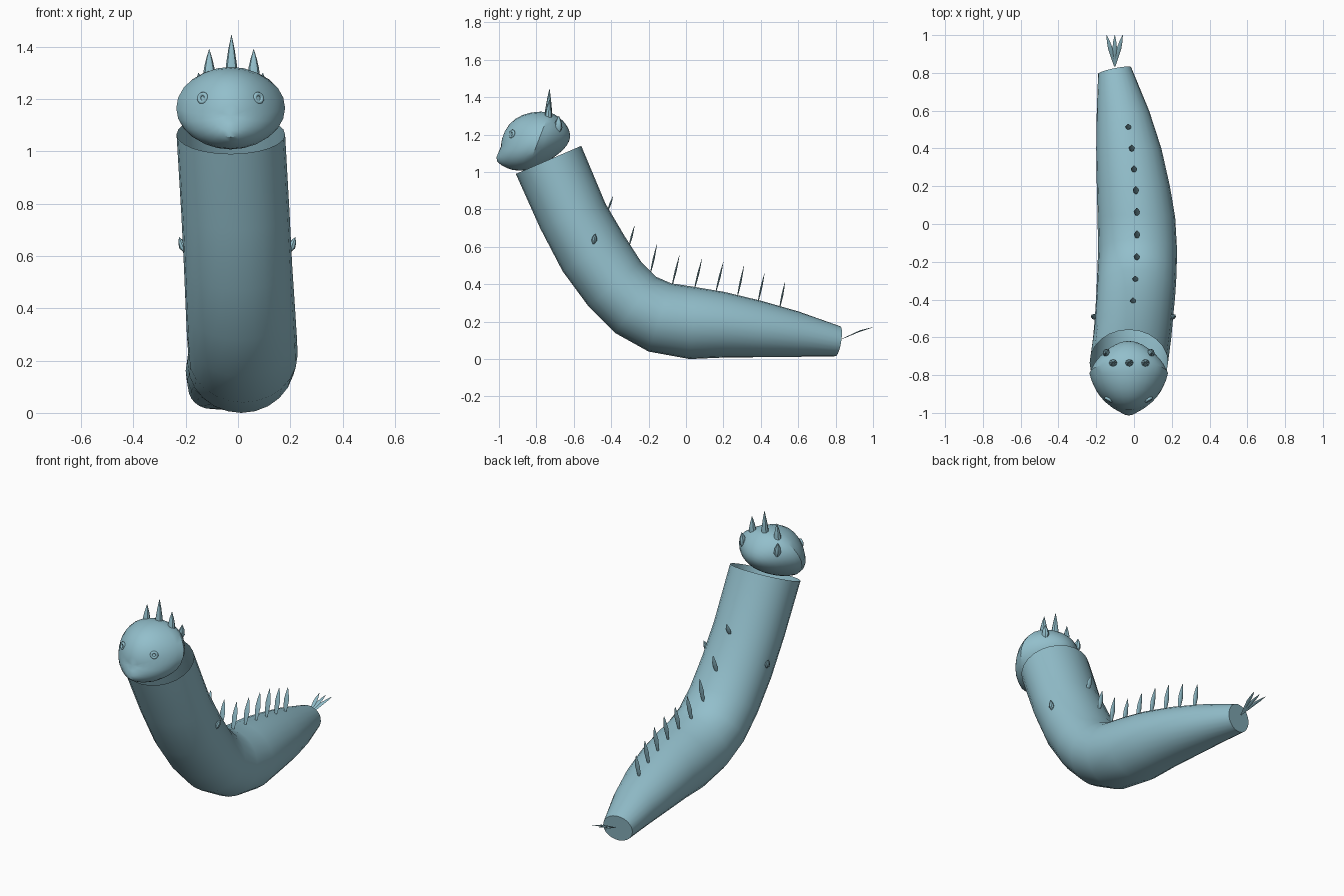
import bpy, bmesh, math
from mathutils import Vector

if "Cube" in bpy.data.objects:
    bpy.data.objects.remove(bpy.data.objects["Cube"])

skin = bpy.data.materials.new("pale_teal")
skin.diffuse_color = (0.29, 0.52, 0.60, 1)
skin.use_nodes = True
skin.node_tree.nodes["Principled BSDF"].inputs["Base Color"].default_value = skin.diffuse_color


def finish(name, bm, angle=40):
    bmesh.ops.recalc_face_normals(bm, faces=bm.faces[:])
    me = bpy.data.meshes.new(name)
    bm.to_mesh(me)
    bm.free()
    ob = bpy.data.objects.new(name, me)
    bpy.context.collection.objects.link(ob)
    me.materials.append(skin)
    bpy.ops.object.select_all(action='DESELECT')
    ob.select_set(True)
    bpy.context.view_layer.objects.active = ob
    bpy.ops.object.shade_smooth_by_angle(angle=math.radians(angle))
    return ob


def bridge(bm, rings):
    for a, b in zip(rings, rings[1:]):
        n = len(a)
        for i in range(n):
            bm.faces.new((a[i], a[(i + 1) % n], b[(i + 1) % n], b[i]))


def spike(name, path, width, depth, profile, across=(1, 0, 0), sides=8):
    """Spindle or cone lofted along a path, profile = relative size per point."""
    bm = bmesh.new()
    pts = [Vector(p) for p in path]
    axis = (pts[-1] - pts[0]).normalized()
    u = Vector(across)
    u = (u - axis * u.dot(axis)).normalized()
    v = axis.cross(u)
    rings = []
    for k, s in enumerate(profile):
        t = k / (len(profile) - 1) * (len(pts) - 1)
        j = min(int(t), len(pts) - 2)
        c = pts[j].lerp(pts[j + 1], t - j)
        rings.append([bm.verts.new(c + u * (math.cos(a) * s * width / 2) + v * (math.sin(a) * s * depth / 2))
                      for a in (2 * math.pi * i / sides for i in range(sides))])
    bridge(bm, rings)
    bm.faces.new(rings[0])
    bm.faces.new(rings[-1])
    return finish(name, bm)


# Body: top y,z / bottom y,z / left x / right x for each ring, tail to neck
sections = [
    (0.825, 0.175, 0.80, 0.015, -0.19, -0.015),
    (0.60, 0.255, 0.60, 0.012, -0.197, 0.08),
    (0.40, 0.312, 0.40, 0.01, -0.20, 0.145),
    (0.20, 0.36, 0.20, 0.008, -0.197, 0.19),
    (0.05, 0.385, 0.02, 0.0, -0.193, 0.218),
    (-0.08, 0.405, -0.20, 0.04, -0.19, 0.228),
    (-0.16, 0.44, -0.38, 0.14, -0.195, 0.225),
    (-0.24, 0.52, -0.52, 0.28, -0.20, 0.218),
    (-0.33, 0.66, -0.66, 0.47, -0.207, 0.207),
    (-0.43, 0.83, -0.78, 0.70, -0.217, 0.197),
    (-0.56, 1.14, -0.91, 0.99, -0.235, 0.18)]
bm = bmesh.new()
rings = []
for k, (ty, tz, by, bz, xl, xr) in enumerate(sections):
    ring = []
    for i in range(24):
        a = 2 * math.pi * i / 24
        c, s = math.cos(a) / 2, math.sin(a) / 2
        yaw = 0.035 * c if k == 0 else 0
        ring.append(bm.verts.new(((xl + xr) / 2 + (xr - xl) * c,
                                  (ty + by) / 2 + (ty - by) * s + yaw,
                                  (tz + bz) / 2 + (tz - bz) * s)))
    rings.append(ring)
bridge(bm, rings)
bm.faces.new(rings[0])  # tail end closed, neck left open
finish("body", bm)

# Head: sphere reshaped into a rounded face and a tapered back
bm = bmesh.new()
bmesh.ops.create_uvsphere(bm, u_segments=24, v_segments=16, radius=1)
for vert in bm.verts:
    x, v, p = vert.co  # p points to the front
    if p > 0:
        snout = math.exp(-((x / 0.3) ** 2 + ((v + 0.5) / 0.25) ** 2)) * 0.02
        lift = 0.06 * p * max(v, 0)
        vert.co = (-0.028 + x * 0.208 * (1 - 0.18 * p),
                   -0.79 + v * 0.06 - p * 0.20 - lift * 0.8 - snout,
                   1.165 + v * 0.155 - p * 0.03 + lift)
    else:
        f = 1 + 0.3 * p
        vert.co = (-0.028 + x * 0.208 * f, -0.79 + v * 0.06 * f - p * 0.165,
                   1.165 + v * 0.155 * f)
finish("head", bm, 35)

# Eyes: small rimmed rings on the face
for side, x in (("left", -0.135), ("right", 0.078)):
    out = Vector((-0.5 if x < 0 else 0.5, -0.85, 0.15))
    bpy.ops.mesh.primitive_torus_add(major_segments=14, minor_segments=8, major_radius=0.016,
                                     minor_radius=0.008, location=(x, -0.93, 1.203),
                                     rotation=out.to_track_quat('Z', 'Y').to_euler())
    eye = bpy.context.object
    eye.name = side + "_eye"
    eye.data.materials.append(skin)
    bpy.ops.object.shade_smooth_by_angle(angle=math.radians(50))

# Head horns: three on the crown, one behind each side
cone = (1, 0.85, 0.5, 0.03)
drop = (0.3, 1, 0.75, 0.04)
for i, (x, z) in enumerate(((-0.11, 1.39), (-0.025, 1.445), (0.06, 1.39))):
    spike("crown_horn_%d" % i, [(x, -0.737, 1.28), (x, -0.73, z)], 0.048, 0.042, cone)
for i, sx in enumerate((-1, 1)):
    x = -0.028 + sx * 0.115
    spike("side_horn_%d" % i, [(x, -0.685, 1.205), (x + sx * 0.008, -0.68, 1.30)], 0.04, 0.045, drop)
    # small studs on the flanks
    spike("flank_stud_%d" % i, [(-0.003 + sx * 0.20, -0.495, 0.615), (-0.003 + sx * 0.222, -0.485, 0.672)],
          0.03, 0.03, drop, (0, 1, 0))

# Back spines: x, base y, base z, tip y, tip z
spines = [
    (-0.005, -0.42, 0.79, -0.39, 0.87), (0.007, -0.305, 0.60, -0.275, 0.715),
    (0.015, -0.19, 0.46, -0.155, 0.615), (0.016, -0.075, 0.39, -0.035, 0.555),
    (0.015, 0.045, 0.375, 0.085, 0.535), (0.01, 0.16, 0.36, 0.20, 0.52),
    (0.0, 0.275, 0.335, 0.31, 0.50), (-0.012, 0.385, 0.305, 0.42, 0.46),
    (-0.03, 0.50, 0.27, 0.53, 0.415)]
for i, (x, y0, z0, y1, z1) in enumerate(spines):
    spike("back_spine_%d" % i, [(x, y0, z0), (x, y1, z1)], 0.034, 0.012,
          (0.35, 0.8, 1, 0.65, 0.1), sides=6)

# Tail fan: three bent blades
for i, tx in enumerate((-0.145, -0.102, -0.06)):
    mid = -0.102 + (tx + 0.102) * 0.55
    spike("tail_blade_%d" % i, [(-0.102, 0.835, 0.108), (mid, 0.93, 0.15), (tx, 1.0, 0.17)],
          0.024, 0.008, (0.3, 0.7, 1, 0.7, 0.1), sides=6)
